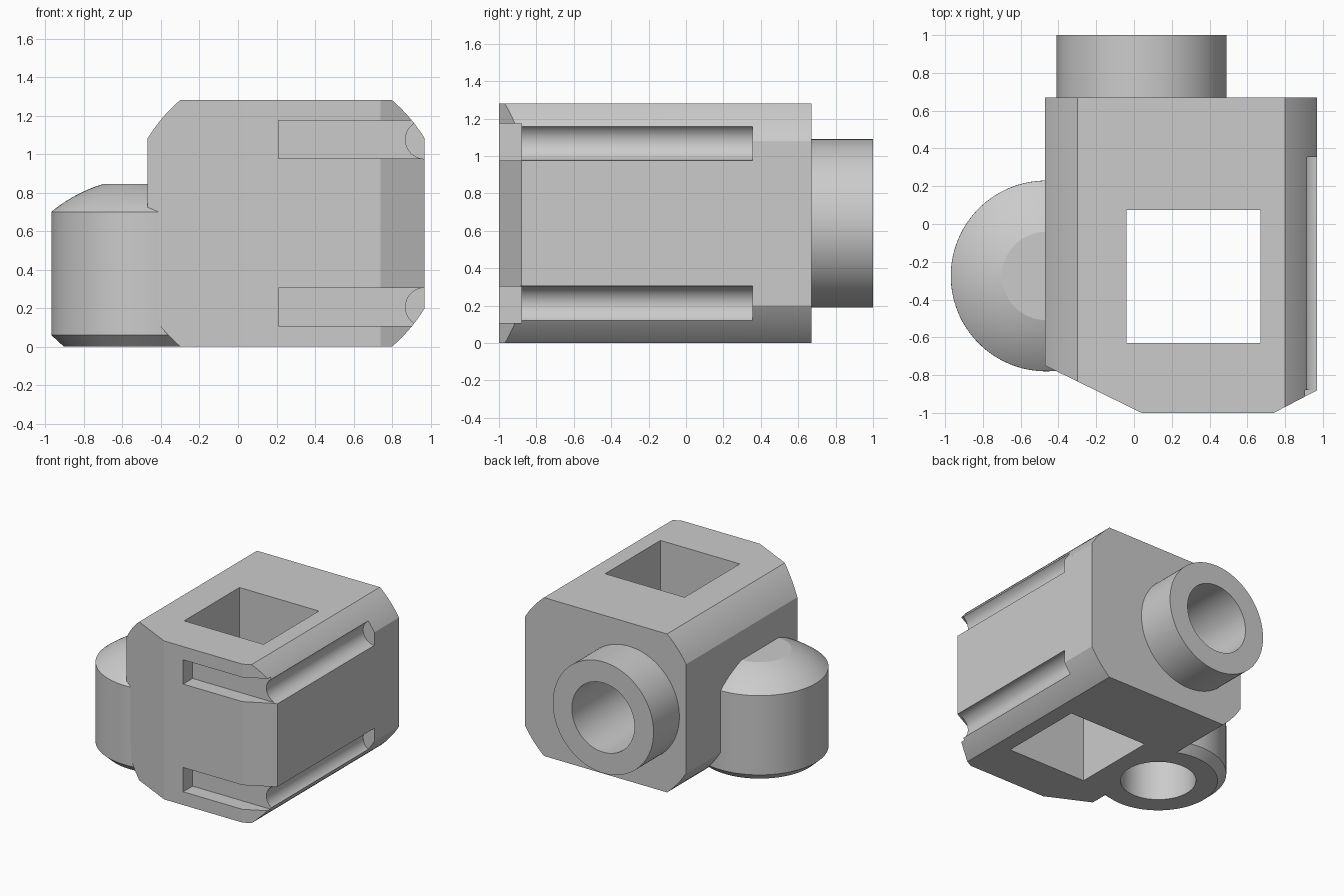
import bpy, bmesh, math
from mathutils import Matrix

cube = bpy.data.objects.get("Cube")
if cube:
    bpy.data.objects.remove(cube, do_unlink=True)

grey = bpy.data.materials.new("plain_grey")
grey.use_nodes = True
grey.diffuse_color = (0.6, 0.6, 0.6, 1)
grey.node_tree.nodes["Principled BSDF"].inputs["Base Color"].default_value = (0.6, 0.6, 0.6, 1)


def finish(name, bm):
    bmesh.ops.recalc_face_normals(bm, faces=bm.faces)
    mesh = bpy.data.meshes.new(name)
    bm.to_mesh(mesh)
    bm.free()
    mesh.materials.append(grey)
    obj = bpy.data.objects.new(name, mesh)
    bpy.context.collection.objects.link(obj)
    return obj


def prism(name, plan, z0, z1):
    bm = bmesh.new()
    face = bm.faces.new([bm.verts.new((x, y, z0)) for x, y in plan])
    top = bmesh.ops.extrude_face_region(bm, geom=[face])
    verts = [v for v in top["geom"] if isinstance(v, bmesh.types.BMVert)]
    bmesh.ops.translate(bm, verts=verts, vec=(0, 0, z1 - z0))
    return finish(name, bm)


def box(name, x0, x1, y0, y1, z0, z1):
    return prism(name, [(x0, y0), (x1, y0), (x1, y1), (x0, y1)], z0, z1)


def y_rod(name, x, z, radius, y0, y1):
    bm = bmesh.new()
    place = Matrix.Translation((x, (y0 + y1) / 2, z)) @ Matrix.Rotation(math.pi / 2, 4, "X")
    bmesh.ops.create_cone(bm, cap_ends=True, segments=128, radius1=radius,
                          radius2=radius, depth=y1 - y0, matrix=place)
    return finish(name, bm)


def lathe(name, x, y, profile, segments=128):
    # closed solid of revolution about a vertical axis, with flat end caps
    bm = bmesh.new()
    rings = []
    for r, z in profile:
        rings.append([bm.verts.new((x + r * math.cos(2 * math.pi * i / segments),
                                    y + r * math.sin(2 * math.pi * i / segments), z))
                      for i in range(segments)])
    for a, b in zip(rings, rings[1:]):
        for i in range(segments):
            j = (i + 1) % segments
            bm.faces.new((a[i], a[j], b[j], b[i]))
    bm.faces.new(rings[0][::-1])
    bm.faces.new(rings[-1])
    return finish(name, bm)


def combine(target, other, operation):
    mod = target.modifiers.new(operation.lower(), "BOOLEAN")
    mod.operation = operation
    mod.solver = "EXACT"
    mod.object = other
    bpy.ops.object.select_all(action="DESELECT")
    bpy.context.view_layer.objects.active = target
    target.select_set(True)
    bpy.ops.object.modifier_apply(modifier=mod.name)
    bpy.data.objects.remove(other, do_unlink=True)


# Main block: tapered plan, long corners turned by a large cylinder
MID_X, MID_Z = 0.25, 0.64
plan = [(-0.47, 0.67), (-0.47, -0.75), (0.04, -1), (0.74, -1), (0.97, -0.88), (0.97, 0.67)]
body = prism("housing_body", plan, 0, 2 * MID_Z)
combine(body, y_rod("corner_turning", MID_X, MID_Z, 0.844, -1.2, 0.9), "INTERSECT")

# Rear tube and domed side post
combine(body, y_rod("rear_tube", 0.04, MID_Z, 0.45, 0.4, 1), "UNION")
POST_X, POST_Y = -0.465, -0.275
DOME_Z, DOME_R = 0.083, 0.797
profile = [(0.44, 0), (0.505, 0.06)]
for i in range(13):
    z = 0.70 + 0.145 * i / 12
    profile.append((math.sqrt(DOME_R ** 2 - (z - DOME_Z) ** 2), z))
combine(body, lathe("side_post", POST_X, POST_Y, profile), "UNION")

# Square opening and the two blind bores
combine(body, box("square_opening", -0.04, 0.67, -0.63, 0.075, -0.2, 1.5), "DIFFERENCE")
combine(body, y_rod("tube_bore", 0.04, MID_Z, 0.28, 0.2, 1.2), "DIFFERENCE")
combine(body, lathe("post_bore", POST_X, POST_Y, [(0.28, -0.2), (0.28, 0.6)]), "DIFFERENCE")

# Front slots leading into round side grooves, mirrored about mid height
for side in (1, -1):
    z = MID_Z + side * 0.435
    combine(body, box("front_slot", 0.21, 1.2, -1.2, -0.88, z - 0.098, z + 0.098), "DIFFERENCE")
    combine(body, y_rod("side_groove", 0.97, z, 0.1, -1.1, 0.355), "DIFFERENCE")

bpy.ops.object.select_all(action="DESELECT")
body.select_set(True)
bpy.context.view_layer.objects.active = body
bpy.ops.object.shade_smooth_by_angle(angle=math.radians(12))
